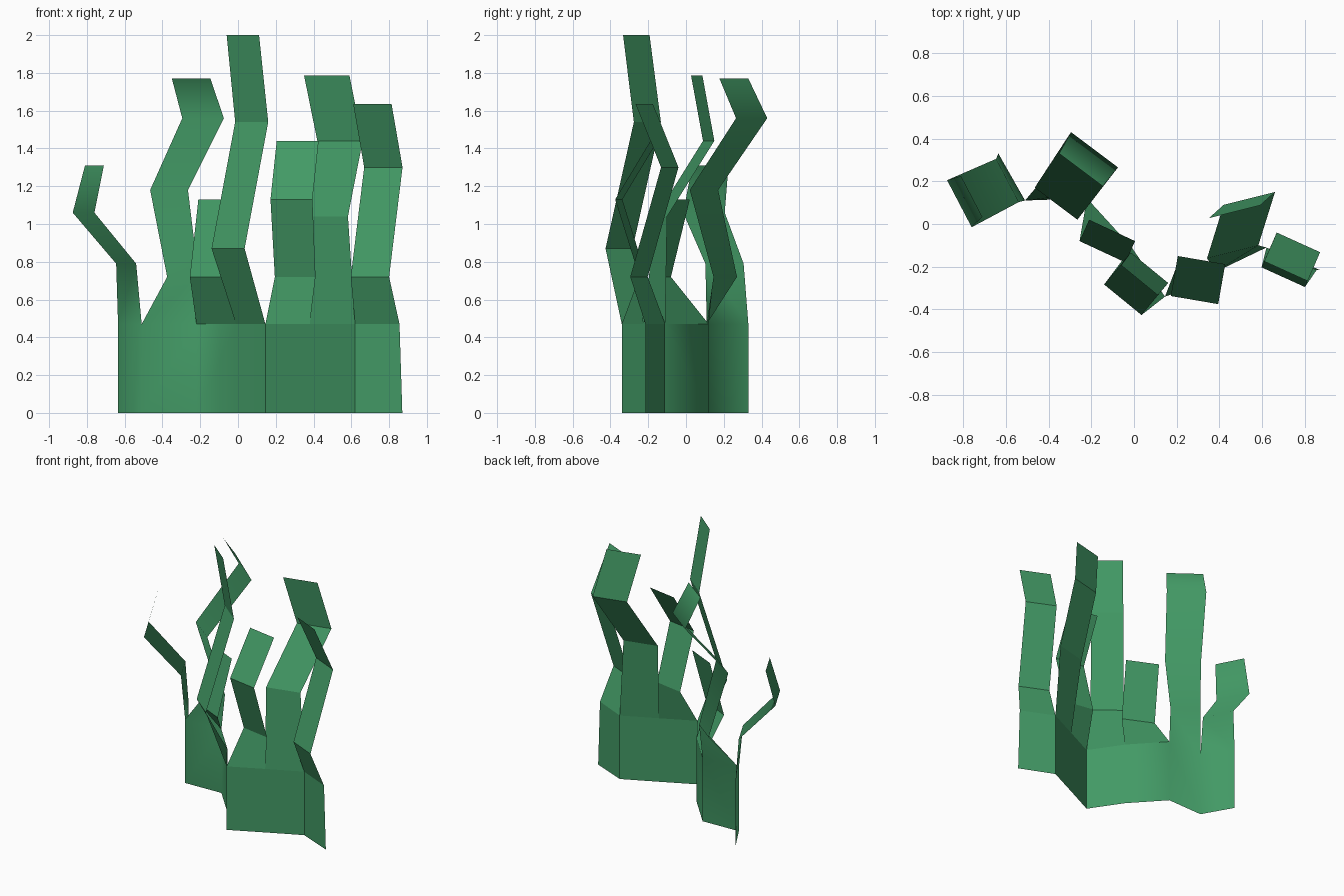
import bpy
import bmesh
from mathutils import Vector

cube = bpy.data.objects.get("Cube")
if cube:
    bpy.data.objects.remove(cube, do_unlink=True)

green = bpy.data.materials.new("seaweed_green")
green.use_nodes = True
colour = (0.055, 0.32, 0.13, 1)
green.diffuse_color = colour
bsdf = green.node_tree.nodes["Principled BSDF"]
bsdf.inputs["Base Color"].default_value = colour
bsdf.inputs["Roughness"].default_value = 0.8

WALL_TOP = 0.47
# Plan of the folded wall, from the model's right end to its left end
PLAN = [(-0.635, 0.33), (-0.51, 0.11), (-0.22, 0.12), (-0.01, -0.11),
        (0.145, -0.34), (0.38, -0.225), (0.62, -0.11), (0.855, -0.215)]


def wall(first, last, flare=0.0):
    """Upright strip of the wall between two plan points."""
    points = PLAN[first:last + 1]
    bottom = [Vector((x, y, 0)) for x, y in points]
    bottom[-1].x += flare
    return [bottom, [Vector((x, y, WALL_TOP)) for x, y in points]]


def frond(index, across, bends):
    """Ribbon growing from one wall panel; bends are (x, y, z, width scale)."""
    rows = [[Vector((*p, WALL_TOP)) for p in PLAN[index:index + 2]]]
    for x, y, z, scale in bends:
        start = Vector((x, y, z))
        rows.append([start, start + Vector((*across, 0)) * scale])
    return rows


def sheet(name, strips, smooth=False):
    """Join strips of quads into one thin sheet."""
    bm = bmesh.new()
    for rows in strips:
        grid = [[bm.verts.new(p) for p in row] for row in rows]
        for low, high in zip(grid, grid[1:]):
            for i in range(len(low) - 1):
                face = bm.faces.new((low[i], low[i + 1], high[i + 1], high[i]))
                face.smooth = smooth
    bmesh.ops.remove_doubles(bm, verts=bm.verts, dist=0.001)
    mesh = bpy.data.meshes.new(name)
    bm.to_mesh(mesh)
    bm.free()
    mesh.materials.append(green)
    obj = bpy.data.objects.new(name, mesh)
    bpy.context.collection.objects.link(obj)


# Softly shaded wall with the two outer fronds growing from it
outer_frond = frond(0, (0.115, -0.22), [
    (-0.645, 0.305, 0.79, 0.92), (-0.875, 0.205, 1.06, 1), (-0.81, 0.225, 1.31, 0.87)])
rear_frond = frond(1, (0.2, -0.15), [
    (-0.375, 0.27, 0.72, 0.83), (-0.465, 0.17, 1.18, 1),
    (-0.295, 0.43, 1.56, 1.1), (-0.35, 0.33, 1.77, 1.02)])
sheet("curved_wall_with_fronds", [wall(0, 4), outer_frond, rear_frond], smooth=True)

# Crisply folded walls
sheet("front_wall", [wall(4, 6)])
sheet("side_wall", [wall(6, 7, flare=0.015)])

# Crisply folded fronds
sheet("short_frond", [frond(2, (0.215, -0.1), [
    (-0.255, -0.08, 0.72, 1), (-0.21, 0.02, 1.13, 1)])])
sheet("tall_frond", [frond(3, (0.175, -0.143), [
    (-0.14, -0.283, 0.87, 1), (-0.015, -0.133, 1.54, 1), (-0.06, -0.193, 2, 0.98)])])
sheet("front_frond", [frond(4, (0.222, -0.038), [
    (0.195, -0.21, 0.72, 0.97), (0.172, -0.337, 1.13, 1), (0.205, -0.15, 1.44, 1)])])
sheet("leaning_frond", [frond(5, (0.24, 0.06), [
    (0.342, -0.16, 1.04, 1), (0.42, 0.09, 1.44, 1), (0.35, 0.027, 1.785, 1)])])
sheet("side_frond", [frond(6, (0.203, -0.092), [
    (0.597, -0.203, 0.72, 1), (0.668, -0.04, 1.3, 1), (0.61, -0.175, 1.635, 1)])])
